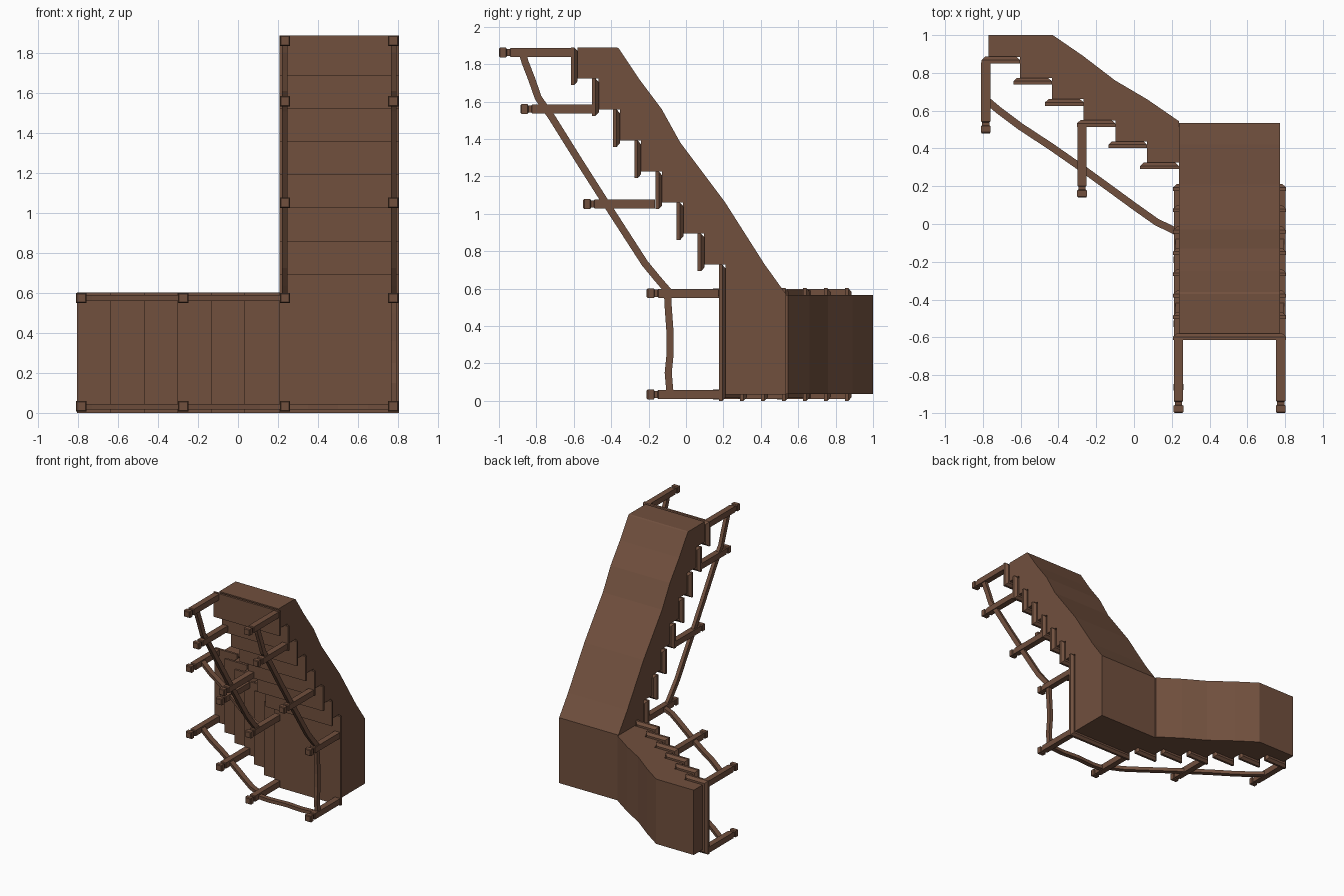
import bpy, bmesh
from mathutils import Vector as V

if "Cube" in bpy.data.objects:
    bpy.data.objects.remove(bpy.data.objects["Cube"])

wood = bpy.data.materials.new("brown_wood")
wood.diffuse_color = (0.165, 0.08, 0.048, 1)
wood.use_nodes = True
wood.node_tree.nodes["Principled BSDF"].inputs["Base Color"].default_value = wood.diffuse_color


def finish(name, bm):
    bmesh.ops.recalc_face_normals(bm, faces=bm.faces)
    me = bpy.data.meshes.new(name)
    bm.to_mesh(me)
    bm.free()
    me.materials.append(wood)
    ob = bpy.data.objects.new(name, me)
    bpy.context.collection.objects.link(ob)


def loft(bm, rings):
    """Skin a list of point rings and cap both ends."""
    vs = [[bm.verts.new(p) for p in r] for r in rings]
    n = len(vs[0])
    for a, b in zip(vs, vs[1:]):
        for i in range(n):
            bm.faces.new((a[i], a[(i + 1) % n], b[(i + 1) % n], b[i]))
    bm.faces.new(vs[0])
    bm.faces.new(vs[-1])


def rect(x0, x1, z0, z1, y):
    return [V((x0, y, z0)), V((x1, y, z0)), V((x1, y, z1)), V((x0, y, z1))]


def tread(name, x0, x1, z0, z1, y):
    # slab with a moulding tapering in underneath
    d = 0.02
    bm = bmesh.new()
    loft(bm, [rect(x0, x1, z0, z1, y), rect(x0, x1, z0, z1, y + 0.018),
              rect(x0 + d, x1 - d, z0 + d, z1 - d, y + 0.036)])
    finish(name, bm)


def post(name, x, z, y0, y1):
    # square newel: cap, neck, shaft
    bm = bmesh.new()
    rings = []
    for h, y in ((.021, y0), (.026, y0 + .006), (.026, y0 + .038), (.019, y0 + .042),
                 (.019, y0 + .058), (.024, y0 + .062), (.024, y1)):
        rings.append(rect(x - h, x + h, z - h, z + h, y))
    loft(bm, rings)
    finish(name, bm)


def rail(name, pts, axis, t=0.019, w=0.014):
    pts = [V(p) for p in pts]
    axis = V(axis)
    rings = []
    for i, p in enumerate(pts):
        d = (pts[min(i + 1, len(pts) - 1)] - pts[max(i - 1, 0)]).normalized()
        n = d.cross(axis).normalized()
        rings.append([p + n * t + axis * w, p - n * t + axis * w,
                      p - n * t - axis * w, p + n * t - axis * w])
    bm = bmesh.new()
    loft(bm, rings)
    finish(name, bm)


# upper flight and landing body: stepped profile in (y, z)
upper_y = [-0.615 + 0.1129 * i for i in range(7)]
upper_z = [1.89 - 0.166 * i for i in range(8)]
prof = []
for i in range(7):
    prof += [(upper_y[i] + .035, upper_z[i]), (upper_y[i] + .035, upper_z[i + 1])]
prof += [(.21, upper_z[7]), (.21, .035), (.535, .035), (.535, .57), (.42, .73), (.21, 1.06),
         (-.03, 1.38), (-.13, 1.56), (-.25, 1.72), (-.36, 1.885), (-.37, 1.89)]
bm = bmesh.new()
loft(bm, [[V((x, y, z)) for y, z in prof] for x in (.237, .773)])
finish("upper_flight_body", bm)

# lower flight body: stepped profile in (x, y)
lower_y = [0.29 + 0.112 * i for i in range(6)]
lower_x = [0.237 - 0.168 * i for i in range(7)]
prof = [(.237, .325)]
for i in range(6):
    y = lower_y[i] + .035
    prof += [(lower_x[i + 1], y)]
    if i < 5:
        prof += [(lower_x[i + 1], lower_y[i + 1] + .035)]
prof += [(-.77, 1), (-.43, 1), (-.27, .89), (-.10, .76), (.07, .66), (.237, .545)]
bm = bmesh.new()
loft(bm, [[V((x, y, z)) for x, y in prof] for z in (.037, .567)])
finish("lower_flight_body", bm)

# treads
for i in range(7):
    tread("upper_tread", .207, .805, upper_z[i + 1] - .035, upper_z[i], upper_y[i])
for i in range(6):
    tread("lower_tread", lower_x[i + 1] - .036, lower_x[i], 0, .602, lower_y[i])
tread("landing_tread", .207, .805, 0, .728, .176)

# newel posts
for x in (.235, .777):
    for z, y in ((1.862, -1), (1.56, -.885), (1.052, -.55), (.575, -.21)):
        post("newel_post", x, z, y, y + .385)
    post("landing_post", x, .034, -.21, .18)
for z in (.034, .575):
    for x, y in ((-.785, .48), (-.275, .14)):
        post("lower_newel_post", x, z, y, y + .375)

# handrails
up = [(-.875, 1.86), (-.86, 1.81), (-.825, 1.72), (-.79, 1.62), (-.72, 1.52), (-.57, 1.28),
      (-.43, 1.06), (-.22, .735), (-.15, .65), (-.085, .575)]
for x in (.235, .78):
    rail("upper_handrail", [(x, y, z) for y, z in up], (1, 0, 0))
side = [(-.10, .6), (-.095, .5), (-.085, .36), (-.085, .25), (-.095, .15), (-.085, .035)]
rail("landing_side_rail", [(.78, y, z) for y, z in side], (1, 0, 0))
low = [(-.785, .66), (-.72, .605), (-.6, .515), (-.44, .41), (-.275, .295), (-.13, .19),
       (0, .095), (.12, .01), (.235, -.045)]
for z in (.03, .575):
    rail("lower_handrail", [(x, y, z) for x, y in low], (0, 0, 1))
front = [(.235, -.085), (.35, -.095), (.5, -.085), (.65, -.095), (.777, -.085)]
rail("landing_front_rail", [(x, y, .03) for x, y in front], (0, 0, 1))
